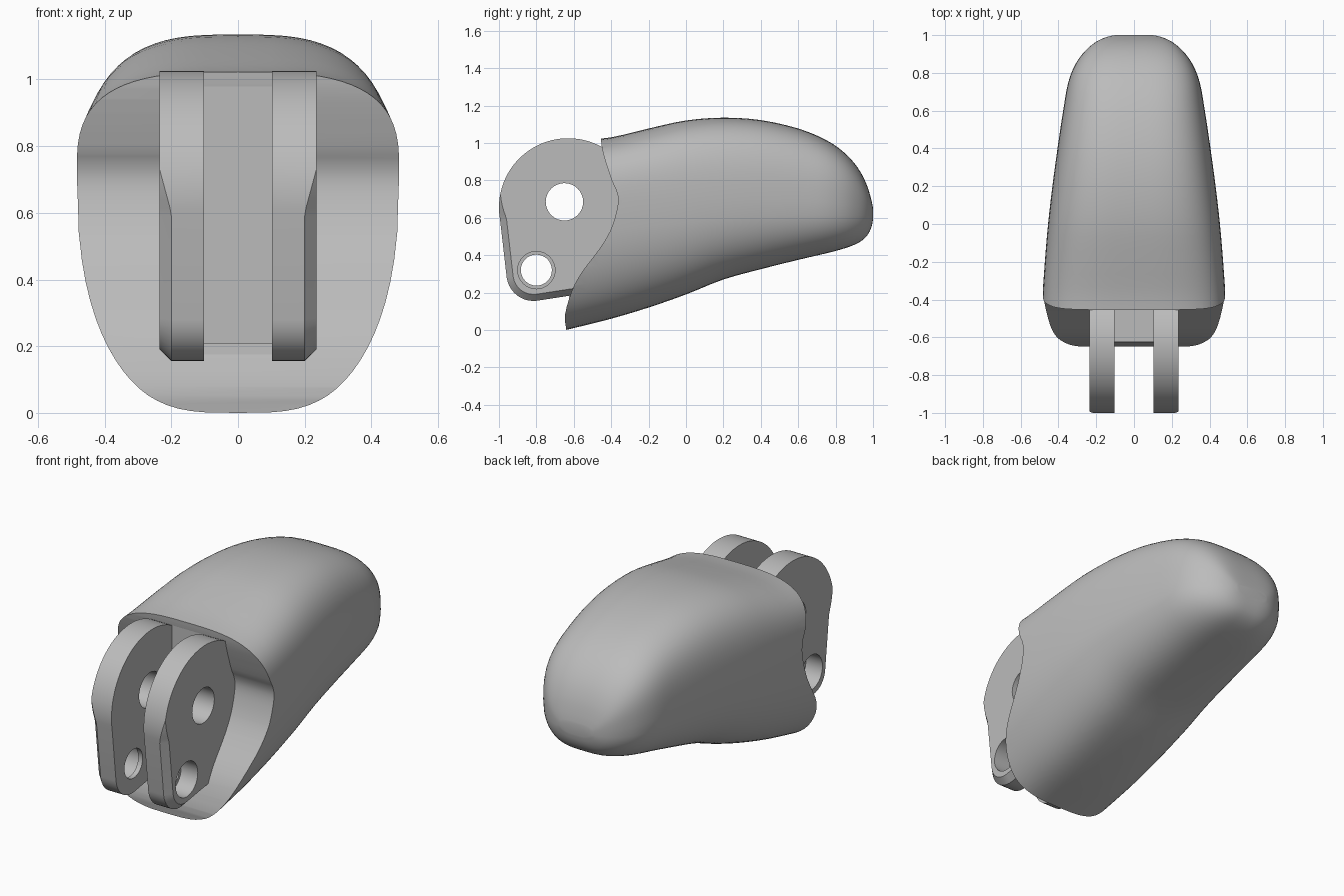
import bpy, bmesh
from math import sin, cos, radians, pi, copysign

cube = bpy.data.objects.get("Cube")
if cube:
    bpy.data.objects.remove(cube)

grey = bpy.data.materials.new("matte grey")
grey.use_nodes = True
grey.diffuse_color = (0.5, 0.5, 0.5, 1)
grey.node_tree.nodes["Principled BSDF"].inputs["Base Color"].default_value = grey.diffuse_color


def loft(name, rings):
    """Closed solid skinned over rings that have equal point counts."""
    bm = bmesh.new()
    loops = [[bm.verts.new(p) for p in ring] for ring in rings]
    n = len(loops[0])
    for a, b in zip(loops, loops[1:]):
        for i in range(n):
            j = (i + 1) % n
            bm.faces.new((a[i], a[j], b[j], b[i]))
    bm.faces.new(loops[0])
    bm.faces.new(loops[-1])
    bmesh.ops.recalc_face_normals(bm, faces=bm.faces)
    mesh = bpy.data.meshes.new(name)
    bm.to_mesh(mesh)
    bm.free()
    mesh.materials.append(grey)
    obj = bpy.data.objects.new(name, mesh)
    bpy.context.collection.objects.link(obj)
    return obj


def at_x(x, profile):
    return [(x, y, z) for y, z in profile]


def circle(y, z, r, start=0, end=360, steps=32, closed=True):
    count = steps if closed else steps + 1
    angles = [radians(start + (end - start) * i / steps) for i in range(count)]
    return [(y + r * cos(a), z + r * sin(a)) for a in angles]


def activate(obj):
    bpy.ops.object.select_all(action='DESELECT')
    obj.select_set(True)
    bpy.context.view_layer.objects.active = obj


def cut(obj, cutter):
    mod = obj.modifiers.new("cut", 'BOOLEAN')
    mod.operation, mod.solver, mod.object = 'DIFFERENCE', 'EXACT', cutter
    activate(obj)
    bpy.ops.object.modifier_apply(modifier=mod.name)
    bpy.data.objects.remove(cutter)


def smooth(obj, angle=30):
    activate(obj)
    bpy.ops.object.shade_smooth_by_angle(angle=radians(angle))


def spline(rows, steps):
    """Catmull-Rom rows in between the given rows."""
    out = []
    for i in range(len(rows) - 1):
        p = [rows[max(0, min(len(rows) - 1, i + k))] for k in (-1, 0, 1, 2)]
        for s in range(steps):
            t = s / steps
            out.append([b + t / 2 * (c - a + t * (2*a - 5*b + 4*c - d + t * (3*(b - c) + d - a)))
                        for a, b, c, d in zip(*p)])
    return out + [list(rows[-1])]


# Rounded tip body: y, bottom, top, half width, height of widest point
stations = [
    (-.8, -.04, 1.0, .49, .7), (-.6, .01, 1.01, .49, .7), (-.4, .06, 1.03, .485, .7),
    (-.2, .12, 1.077, .472, .7), (0, .19, 1.12, .455, .7), (.2, .27, 1.135, .432, .7),
    (.4, .325, 1.122, .405, .7), (.6, .375, 1.077, .375, .69), (.75, .41, 1.015, .348, .68),
    (.85, .437, .945, .308, .67), (.92, .465, .865, .255, .66), (.965, .5, .78, .2, .65),
    (.99, .545, .7, .145, .635), (1, .59, .65, .1, .62)]


def section(y, low, high, half, mid, sides=72):
    """Rounded ring whose flanks lean inwards below the widest point."""
    ring = []
    for i in range(sides):
        a = 2 * pi * i / sides
        c, s = cos(a), sin(a)
        height, power, taper = (high - mid, 2 / 3.1, 0) if s > 0 else (mid - low, 2 / 3.5, .21)
        u = copysign(abs(s) ** power, s)
        ring.append((half * (1 - taper * u * u) * copysign(abs(c) ** power, c),
                     y, mid + height * u))
    return ring


body = loft("tip_body", [section(*row) for row in spline(stations, 3)])

# Curved hollow across the front of the body
hollow = spline([(-.456, 1.06), (-.455, 1.02), (-.442, .94), (-.397, .8), (-.374, .75),
                 (-.363, .7), (-.372, .63), (-.405, .53), (-.465, .43), (-.556, .31),
                 (-.61, .21), (-.647, .08), (-.64, 0), (-.635, -.1)], 3)
hollow = [(-.456, 1.3)] + hollow + [(-1.2, -.1), (-1.2, 1.3)]
cut(body, loft("hollow_cutter", [at_x(-.8, hollow), at_x(.8, hollow)]))

# Square slot in the body between the prongs
slot = [(-.45, .21), (-.45, .9), (-1, .9), (-1, .21)]
cut(body, loft("slot_cutter", [at_x(-.103, slot), at_x(.103, slot)]))
smooth(body)


# Hinge prongs with a lower outer chamfer that fades out part way up
def fade(z):
    return max(0, min(1, (.73 - z) / .13))


def prong_outline(inset):
    eye = circle(-.63, .655, .37, 45, 190, 40, False)
    eye = [(y + inset * fade(z), z) for y, z in eye]
    toe = circle(-.815, .3, .145 - inset, 188, 278, 10, False)
    return eye + toe + [(-.45, .21 + inset), (-.3, .28), (-.25, .65), (-.3, .9)]


for side, label in ((1, "left"), (-1, "right")):
    shoulder = [(side * (.235 - .035 * fade(z)), y, z) for y, z in prong_outline(0)]
    prong = loft(label + "_hinge_prong", [
        at_x(side * .102, prong_outline(0)), shoulder, at_x(side * .2351, prong_outline(.035))])
    # Large pivot hole and small, deeply counterbored pin hole
    cut(prong, loft("pivot_cutter", [at_x(side * x, circle(-.65, .685, .1)) for x in (0, .4)]))
    cut(prong, loft("pin_cutter", [at_x(side * x, circle(-.8, .32, r)) for x, r in
                                   ((0, .083), (.13, .083), (.13, .1), (.3, .1))]))
    smooth(prong)

# Upright wall and short floor between the prongs
web = [(-.45, 1.015), (-.45, .21), (-.624, .21), (-.627, .175), (-.4, .15), (-.3, .6), (-.38, 1.015)]
loft("hinge_web", [at_x(-.103, web), at_x(.103, web)])
